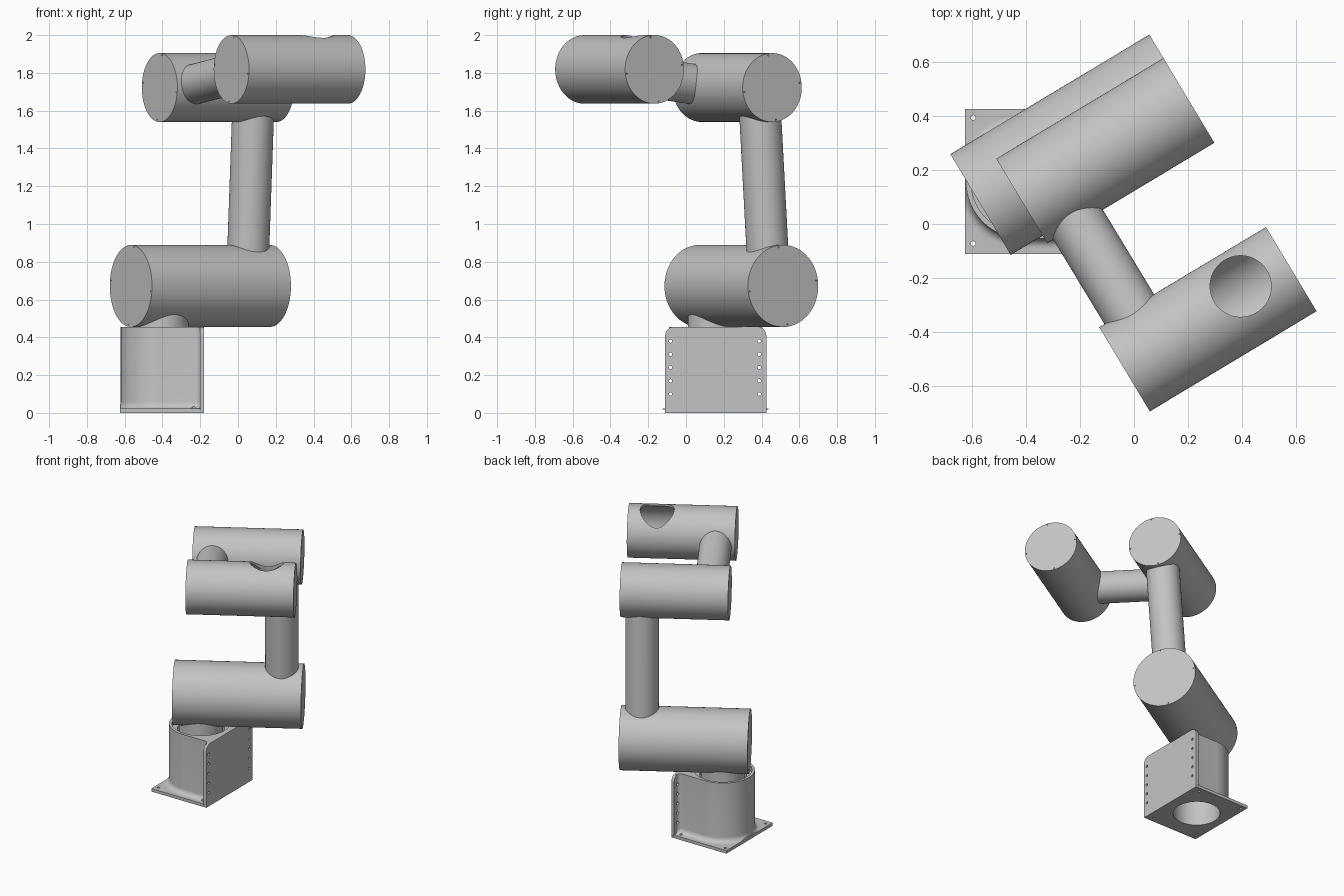
import bpy, bmesh, math
from mathutils import Vector, Matrix

if "Cube" in bpy.data.objects:
    bpy.data.objects.remove(bpy.data.objects["Cube"], do_unlink=True)

grey = bpy.data.materials.new("machine grey")
grey.use_nodes = True
COLOR = (0.55, 0.55, 0.55, 1)
grey.diffuse_color = COLOR
grey.node_tree.nodes["Principled BSDF"].inputs["Base Color"].default_value = COLOR


def add_cylinder(bm, a, b, radius, sides=96):
    a, b = Vector(a), Vector(b)
    turn = (b - a).to_track_quat('Z', 'Y').to_matrix().to_4x4()
    bmesh.ops.create_cone(bm, cap_ends=True, segments=sides, radius1=radius, radius2=radius,
                          depth=(b - a).length, matrix=Matrix.Translation((a + b) / 2) @ turn)


def add_prism(bm, outline, place, height):
    """Extrude a flat outline; place(u, v, w) maps it into space."""
    rings = [[bm.verts.new(place(u, v, w)) for u, v in outline] for w in (0, height)]
    skin(bm, rings)


def skin(bm, rings):
    """Join equal rings into a closed solid."""
    n = len(rings[0])
    for lo, hi in zip(rings, rings[1:]):
        for i in range(n):
            j = (i + 1) % n
            bm.faces.new((lo[i], lo[j], hi[j], hi[i]))
    bm.faces.new(rings[0][::-1])
    bm.faces.new(rings[-1])
    bmesh.ops.recalc_face_normals(bm, faces=bm.faces)


def make(name, bm):
    mesh = bpy.data.meshes.new(name)
    bm.to_mesh(mesh)
    bm.free()
    mesh.materials.append(grey)
    obj = bpy.data.objects.new(name, mesh)
    bpy.context.collection.objects.link(obj)
    return obj


def cylinder(name, a, b, radius):
    bm = bmesh.new()
    add_cylinder(bm, a, b, radius)
    return make(name, bm)


def combine(obj, tool, operation='DIFFERENCE'):
    """Apply a boolean and remove the tool."""
    tool.hide_render = True
    mod = obj.modifiers.new("cut", 'BOOLEAN')
    mod.operation, mod.solver, mod.object = operation, 'EXACT', tool
    bpy.context.view_layer.update()
    graph = bpy.context.evaluated_depsgraph_get()
    result = bpy.data.meshes.new_from_object(obj.evaluated_get(graph))
    obj.modifiers.clear()
    obj.data = result
    bpy.data.objects.remove(tool, do_unlink=True)


# Shared direction of the three barrels, and the barrel start points
axis = Vector((0.857, 0.515, 0))
side = Vector((-0.515, 0.857, 0))
up = Vector((0, 0, 1))
lower_start, lower_len, lower_r = Vector((-0.567, 0.072, 0.672)), 0.858, 0.217
elbow_start, elbow_len, elbow_r = Vector((-0.415, 0.085, 1.7225)), 0.721, 0.1825
head_start, head_len, head_r = Vector((-0.035, -0.537, 1.8185)), 0.719, 0.1815


def barrel(name, start, length, radius):
    """Barrel with four tiny screw holes around each end face."""
    end = start + axis * length
    obj = cylinder(name, start, end, radius)
    bm = bmesh.new()
    for centre in (start, end):
        for k in range(4):
            ang = math.radians(90 * k + 8)
            p = centre + (side * math.cos(ang) + up * math.sin(ang)) * (radius - 0.01)
            add_cylinder(bm, p - axis * 0.008, p + axis * 0.008, 0.004, 10)
    combine(obj, make("screw_cutter", bm))
    return obj


lower_barrel = barrel("lower_barrel", lower_start, lower_len, lower_r)
elbow_barrel = barrel("elbow_barrel", elbow_start, elbow_len, elbow_r)
head_barrel = barrel("head_barrel", head_start, head_len, head_r)

# Hollow head with a round opening in the top
combine(head_barrel, cylinder("cavity_cutter", head_start + axis * 0.015,
                              head_start + axis * (head_len - 0.015), head_r - 0.015))
combine(head_barrel, cylinder("opening_cutter", (0.394, -0.23, 1.83), (0.394, -0.23, 2.1), 0.113))

# Links between the barrels
upright_link = cylinder("upright_link", lower_start + axis * 0.717,
                        elbow_start + axis * 0.583, 0.111)
link_a, link_b = elbow_start + axis * 0.133, head_start + axis * 0.13
forward_link = cylinder("forward_link", link_a, link_b + (link_a - link_b).normalized() * 0.14, 0.107)

# Base: foot plate, upright plate with rounded top corners, U-shaped body
X0, X1, Y0, Y1, TOP = -0.625, -0.18, -0.11, 0.425, 0.455
CX, CY, R, PLATE, FILLET = -0.41, 0.157, 0.211, 0.022, 0.035

bm = bmesh.new()
add_prism(bm, [(X0, Y0), (X1, Y0), (X1, Y1), (X0, Y1)], lambda u, v, w: (u, v, w), PLATE)
base = make("base_mount", bm)

corner = 0.045
outline = [(Y0, 0), (Y1, 0)]
for cy, first in ((Y1 - corner, 0), (Y0 + corner, 90)):
    for k in range(9):
        a = math.radians(first + 90 * k / 8)
        outline.append((cy + corner * math.cos(a), TOP - corner + corner * math.sin(a)))
bm = bmesh.new()
add_prism(bm, outline, lambda u, v, w: (X1 - w, u, v), PLATE)
combine(base, make("upright_plate", bm), 'UNION')


def body_ring(grow):
    """Half circle on the -x side, flaring into the upright plate."""
    half = []
    for k in range(9):
        a = math.radians(90 * k / 8)
        half.append((X1 - PLATE - FILLET * (1 - math.cos(a)) + 0.004,
                     R + grow + FILLET * (1 - math.sin(a))))
    half = half[::1]
    for k in range(33):
        a = math.radians(90 + 90 * k / 33)
        half.append((max(X0 + 0.001, CX + (R + grow) * math.cos(a)), (R + grow) * math.sin(a)))
    wrap = half + [(x, -y) for x, y in reversed(half)]
    return [(x, CY + y) for x, y in wrap]


bm = bmesh.new()
levels = [(PLATE - 0.004, FILLET)]
for k in range(9):
    a = math.radians(90 * k / 8)
    levels.append((PLATE + FILLET * (1 - math.cos(a)), FILLET * (1 - math.sin(a))))
levels.append((TOP - 0.0005, 0))
skin(bm, [[bm.verts.new((x, y, z)) for x, y in body_ring(g)] for z, g in levels])
combine(base, make("body", bm), 'UNION')

# Bore, top recess and bolt holes in the base
combine(base, cylinder("bore_cutter", (CX, CY, -0.1), (CX, CY, 0.6), 0.155))
combine(base, cylinder("recess_cutter", (CX, CY, 0.42), (CX, CY, 0.6), 0.192))
bm = bmesh.new()
for y in (Y0 + 0.028, Y1 - 0.037):
    for k in range(5):
        z = 0.10 + 0.07 * k
        add_cylinder(bm, (X1 - 0.04, y, z), (X1 + 0.05, y, z), 0.009, 20)
for y in (Y0 + 0.038, Y1 - 0.032):
    for x in (-0.594, -0.235):
        add_cylinder(bm, (x, y, -0.05), (x, y, 0.05), 0.009, 20)
combine(base, make("bolt_cutter", bm))

# Turntable neck under the lower barrel
neck = cylinder("neck", (CX, CY, 0.36), (CX, CY, 0.6), 0.147)

for obj in (lower_barrel, elbow_barrel, head_barrel, upright_link, forward_link, base, neck):
    bpy.ops.object.select_all(action='DESELECT')
    obj.select_set(True)
    bpy.context.view_layer.objects.active = obj
    bpy.ops.object.shade_smooth_by_angle(angle=math.radians(30))
